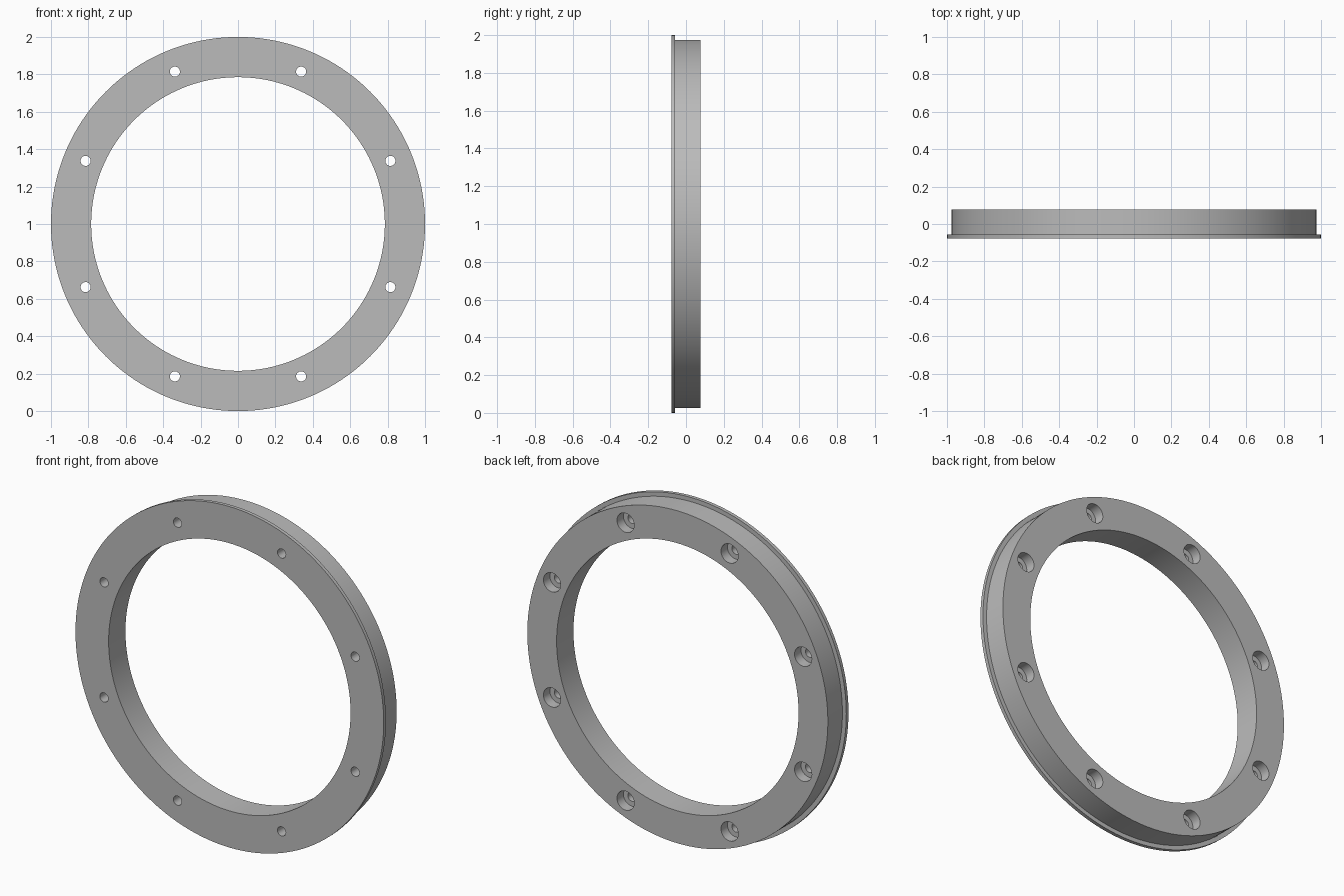
import bpy, bmesh, math
from mathutils import Matrix

cube = bpy.data.objects.get("Cube")
if cube:
    bpy.data.objects.remove(cube, do_unlink=True)

HALF = 0.078          # half the ring's thickness
LIP_BACK = -0.057     # rear of the thin outer lip
SEAT = 0.018          # floor of the screw head recesses
SEGMENTS = 160

grey = bpy.data.materials.new("metal grey")
grey.use_nodes = True
grey.diffuse_color = (0.5, 0.5, 0.5, 1)
grey.node_tree.nodes["Principled BSDF"].inputs["Base Color"].default_value = (0.5, 0.5, 0.5, 1)


def lathe(name, profile, segments):
    """Spin a closed (radius, y) profile around the y axis."""
    bm = bmesh.new()
    verts = [bm.verts.new((r, y, 0)) for r, y in profile]
    edges = [bm.edges.new((v, verts[i - 1])) for i, v in enumerate(verts)]
    bmesh.ops.spin(bm, geom=verts + edges, cent=(0, 0, 0), axis=(0, 1, 0),
                   angle=math.tau, steps=segments, use_merge=True)
    bmesh.ops.remove_doubles(bm, verts=bm.verts, dist=1e-5)
    bmesh.ops.recalc_face_normals(bm, faces=bm.faces)
    return finish(name, bm)


def finish(name, bm):
    mesh = bpy.data.meshes.new(name)
    bm.to_mesh(mesh)
    bm.free()
    mesh.materials.append(grey)
    obj = bpy.data.objects.new(name, mesh)
    bpy.context.collection.objects.link(obj)
    obj.location.z = 1
    return obj


def hole_cutters(name, radius, y0, y1, count=8, pitch=0.882):
    """A circle of cylinders lying along the y axis."""
    bm = bmesh.new()
    for i in range(count):
        a = math.tau * (i + 0.5) / count
        place = Matrix.Translation((pitch * math.cos(a), (y0 + y1) / 2, pitch * math.sin(a)))
        bmesh.ops.create_cone(bm, cap_ends=True, segments=32, radius1=radius,
                              radius2=radius, depth=y1 - y0,
                              matrix=place @ Matrix.Rotation(math.pi / 2, 4, "X"))
    obj = finish(name, bm)
    obj.hide_render = True
    return obj


# Ring with a thin lip around its front edge
ring = lathe("flange_ring", [(0.785, -HALF), (1, -HALF), (1, LIP_BACK),
                             (0.975, LIP_BACK), (0.975, HALF), (0.785, HALF)], SEGMENTS)

# Through holes and wider recesses in the back for screw heads
cutters = [hole_cutters("screw_hole_cutter", 0.027, -0.2, 0.2),
           hole_cutters("screw_recess_cutter", 0.056, SEAT, 0.2)]
for cutter in cutters:
    cut = ring.modifiers.new(cutter.name, "BOOLEAN")
    cut.operation = "DIFFERENCE"
    cut.solver = "EXACT"
    cut.object = cutter

# Apply the cuts, then drop the cutters
bpy.ops.object.select_all(action="DESELECT")
ring.select_set(True)
bpy.context.view_layer.objects.active = ring
for mod in list(ring.modifiers):
    bpy.ops.object.modifier_apply(modifier=mod.name)
for cutter in cutters:
    bpy.data.objects.remove(cutter, do_unlink=True)

bpy.ops.object.shade_smooth_by_angle(angle=math.radians(30))
